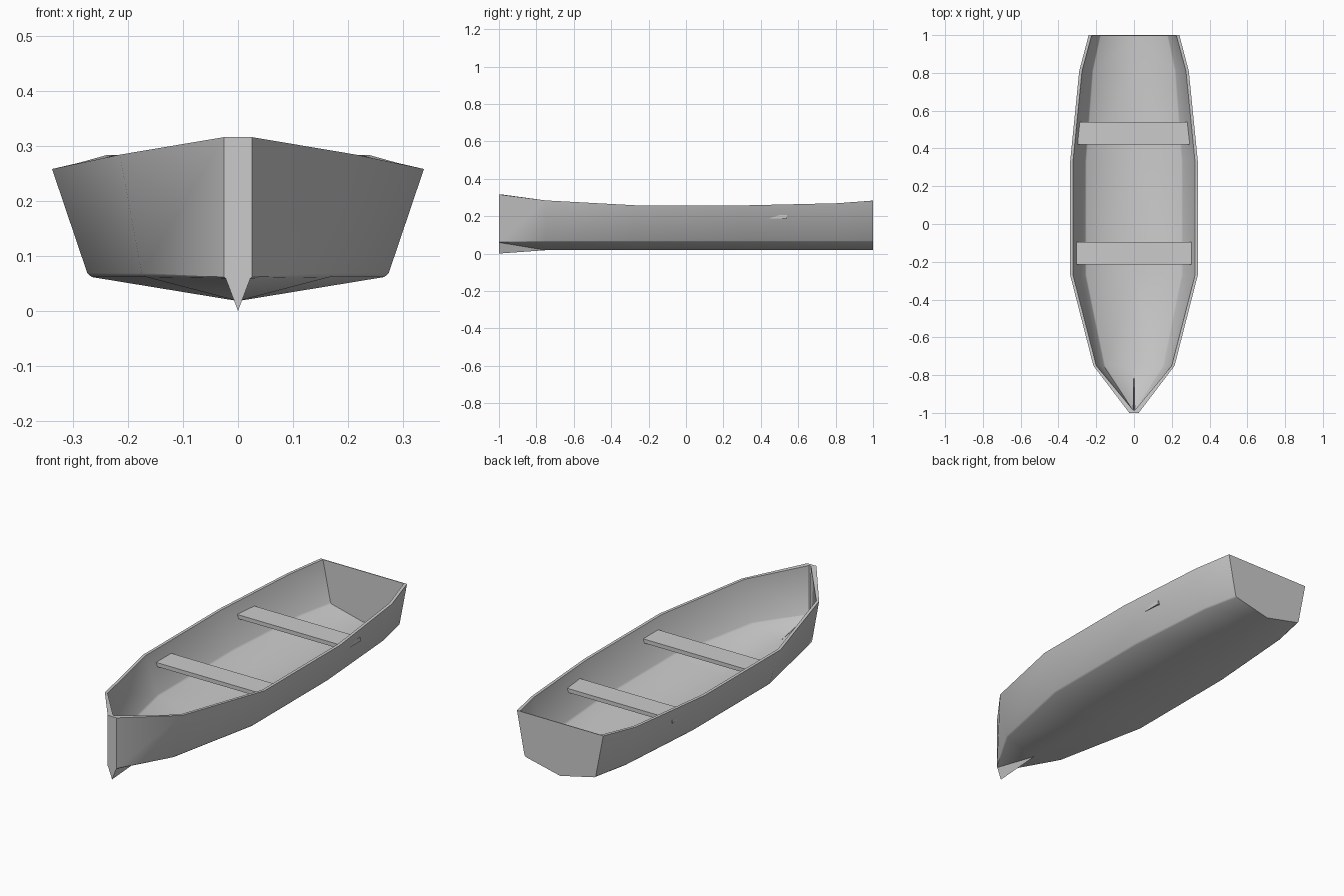
import bpy, bmesh, math

if "Cube" in bpy.data.objects:
    bpy.data.objects.remove(bpy.data.objects["Cube"])

# Stations: y, gunwale half width, gunwale z, chine half width, chine z, keel z
STATIONS = [
    (-1.00, 0.025, 0.316, 0.025, 0.060, 0.000),
    (-0.75, 0.215, 0.284, 0.175, 0.064, 0.018),
    (-0.27, 0.338, 0.258, 0.274, 0.064, 0.018),
    (0.33, 0.338, 0.258, 0.274, 0.064, 0.018),
    (0.81, 0.290, 0.269, 0.238, 0.064, 0.018),
    (1.00, 0.240, 0.283, 0.198, 0.064, 0.018),
]
WALL, FLOOR = 0.015, 0.010


def section(bm, y, gw, gz, cw, cz, kz):
    """Cross-section from left gunwale, round the keel, to right gunwale."""
    bevel = min(0.008, cw * 0.1)
    half = [(gw, gz), (cw, cz + bevel * 0.6), (cw - bevel, cz - bevel * 0.3)]
    pts = [(-x, z) for x, z in half] + [(0, kz)] + half[::-1]
    return [bm.verts.new((x, y, z)) for x, z in pts]


def skin(bm, rows):
    """Panels between neighbouring sections, bottom panels split to the keel."""
    for a, b in zip(rows, rows[1:]):
        for i in range(6):
            quad = [a[i], a[i + 1], b[i + 1], b[i]]
            if i == 2:
                bm.faces.new((quad[0], quad[1], quad[2]))
                bm.faces.new((quad[0], quad[2], quad[3]))
            elif i == 3:
                bm.faces.new((quad[0], quad[1], quad[3]))
                bm.faces.new((quad[1], quad[2], quad[3]))
            else:
                bm.faces.new(quad)
    # stem and transom
    bm.faces.new(rows[0])
    bm.faces.new(rows[-1][::-1])


def finish(name, bm):
    bmesh.ops.recalc_face_normals(bm, faces=bm.faces[:])
    mesh = bpy.data.meshes.new(name)
    bm.to_mesh(mesh)
    bm.free()
    obj = bpy.data.objects.new(name, mesh)
    bpy.context.collection.objects.link(obj)
    return obj


# Hull: outer and inner skins joined by the gunwale rim
bm = bmesh.new()
outer = [section(bm, *s) for s in STATIONS]
inner = []
for y, gw, gz, cw, cz, kz in STATIONS:
    bow = y == -1
    t = 0.020 if bow else WALL
    yi = -0.985 if bow else min(y, 0.996)
    lift = 0.025 if bow else FLOOR
    inner.append(section(bm, yi, gw - t, gz, cw - t, cz + FLOOR, kz + lift))
skin(bm, outer)
skin(bm, inner)
for k in range(len(STATIONS) - 1):
    for e in (0, 6):
        bm.faces.new((outer[k][e], outer[k + 1][e], inner[k + 1][e], inner[k][e]))
for k in (0, -1):
    bm.faces.new((outer[k][0], outer[k][6], inner[k][6], inner[k][0]))
hull = finish("hull", bm)
bpy.context.view_layer.objects.active = hull
hull.select_set(True)
bpy.ops.object.shade_smooth_by_angle(angle=math.radians(40))


# Bench seats spanning the hull
def seat(name, y0, y1, half, top, thick=0.02):
    bm = bmesh.new()
    bmesh.ops.create_cube(bm, size=1)
    for v in bm.verts:
        v.co.x *= 2 * half
        v.co.y = (y0 + y1) / 2 + v.co.y * (y1 - y0)
        v.co.z = top - thick / 2 + v.co.z * thick
    return finish(name, bm)


seat("aft_seat", 0.42, 0.54, 0.302, 0.207)
seat("forward_seat", -0.215, -0.095, 0.305, 0.207)
